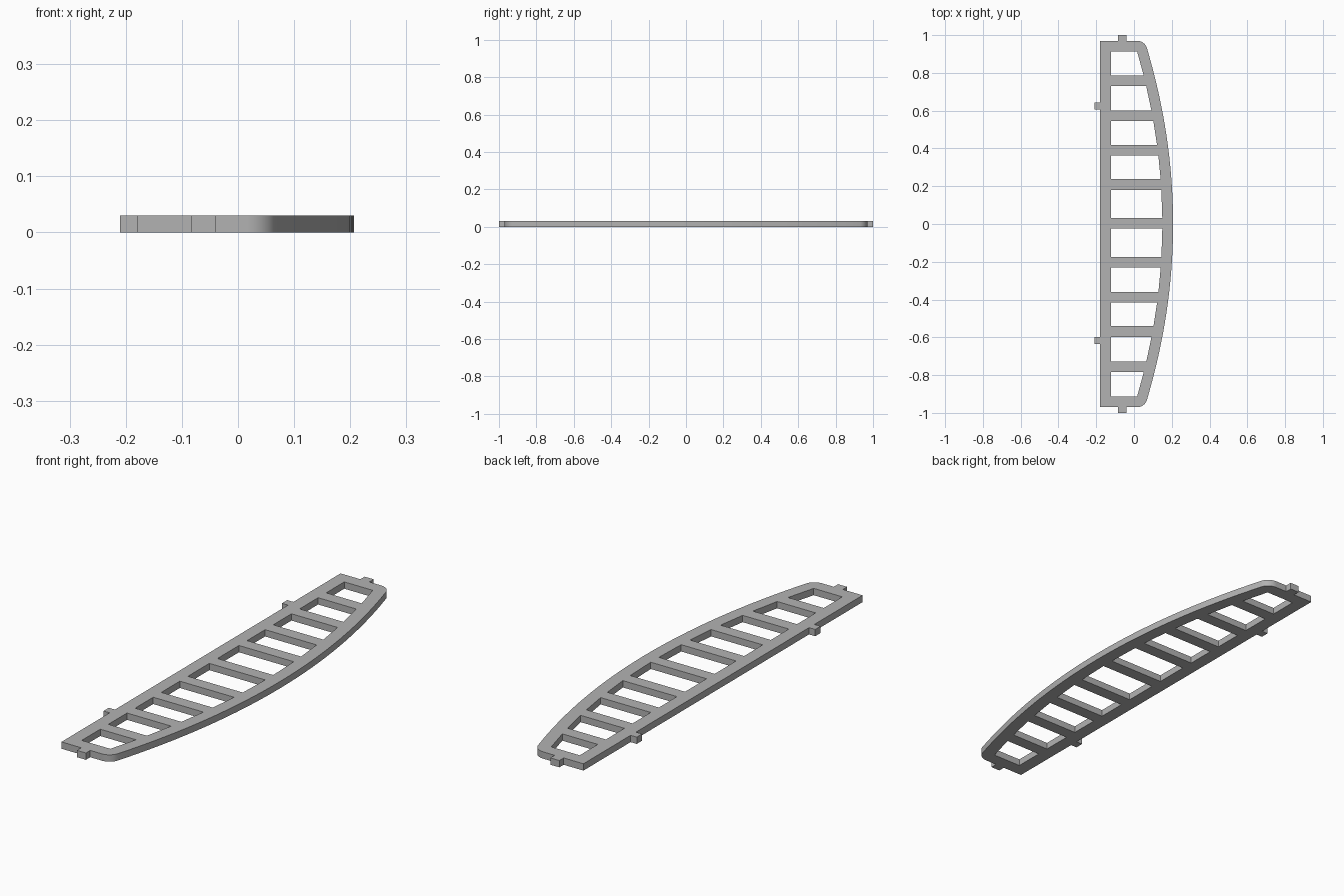
import bpy, bmesh
from math import radians, sin, cos
from mathutils import Vector

cube = bpy.data.objects.get("Cube")
if cube:
    bpy.data.objects.remove(cube, do_unlink=True)

THICK = 0.03
LEFT, END = -0.18, 0.97

grey = bpy.data.materials.new("plain grey")
grey.use_nodes = True
grey.diffuse_color = (0.45, 0.45, 0.45, 1)
grey.node_tree.nodes["Principled BSDF"].inputs["Base Color"].default_value = (0.45, 0.45, 0.45, 1)


def bow(y, peak):
    """Sideways position of the bowed edge at y."""
    return peak - 0.16 * y * y


def add_object(name, bm):
    mesh = bpy.data.meshes.new(name)
    bm.to_mesh(mesh)
    bm.free()
    mesh.materials.append(grey)
    obj = bpy.data.objects.new(name, mesh)
    bpy.context.collection.objects.link(obj)
    return obj


def add_loop(bm, points):
    verts = [bm.verts.new((x, y, 0)) for x, y in points]
    for a, b in zip(verts, verts[1:] + verts[:1]):
        bm.edges.new((a, b))


# Outline: straight spine, rounded corners, bowed outer edge
corner = [(0.016 + 0.055 * cos(radians(a)), 0.915 + 0.055 * sin(radians(a)))
          for a in range(17, 91, 8)] + [(0.016, END)]
steps = 32
arc = [(bow(y, 0.207), y) for y in (0.93 * (2 * i / steps - 1) for i in range(1, steps))]
outline = [(LEFT, -END)] + [(x, -y) for x, y in reversed(corner)]
outline += arc + corner + [(LEFT, END)]

bm = bmesh.new()
add_loop(bm, outline)

# Windows between the cross ribs
ribs = [0.941, 0.759, 0.574, 0.391, 0.209, 0.003, -0.202, -0.387, -0.569, -0.755, -0.94]
for upper, lower in zip(ribs, ribs[1:]):
    top, bottom = upper - 0.028, lower + 0.028
    add_loop(bm, [(-0.122, bottom), (bow(bottom, 0.15), bottom),
                  (bow(top, 0.15), top), (-0.122, top)])

# Fill the sheet, then raise it to a solid plate
bmesh.ops.triangle_fill(bm, edges=bm.edges[:], use_beauty=True, normal=Vector((0, 0, 1)))
sheet = bm.faces[:]
raised = bmesh.ops.extrude_face_region(bm, geom=sheet, use_keep_orig=True)["geom"]
bmesh.ops.translate(bm, vec=(0, 0, THICK),
                    verts=[v for v in raised if isinstance(v, bmesh.types.BMVert)])
bmesh.ops.dissolve_limit(bm, angle_limit=radians(0.1), verts=bm.verts[:], edges=bm.edges[:])
bmesh.ops.recalc_face_normals(bm, faces=bm.faces[:])
plate = add_object("ribbed_plate", bm)
bpy.ops.object.select_all(action="DESELECT")
plate.select_set(True)
bpy.context.view_layer.objects.active = plate
bpy.ops.object.shade_smooth_by_angle(angle=radians(30))


# Locating tabs on both ends and along the spine
def add_tab(name, x0, x1, y0, y1):
    bm = bmesh.new()
    bmesh.ops.create_cube(bm, size=1)
    bmesh.ops.scale(bm, vec=(x1 - x0, y1 - y0, THICK), verts=bm.verts[:])
    bmesh.ops.translate(bm, vec=((x0 + x1) / 2, (y0 + y1) / 2, THICK / 2), verts=bm.verts[:])
    add_object(name, bm)


add_tab("back_end_tab", -0.084, -0.04, END, 1)
add_tab("front_end_tab", -0.084, -0.04, -1, -END)
add_tab("back_spine_tab", -0.21, LEFT, 0.605, 0.642)
add_tab("front_spine_tab", -0.21, LEFT, -0.635, -0.598)
